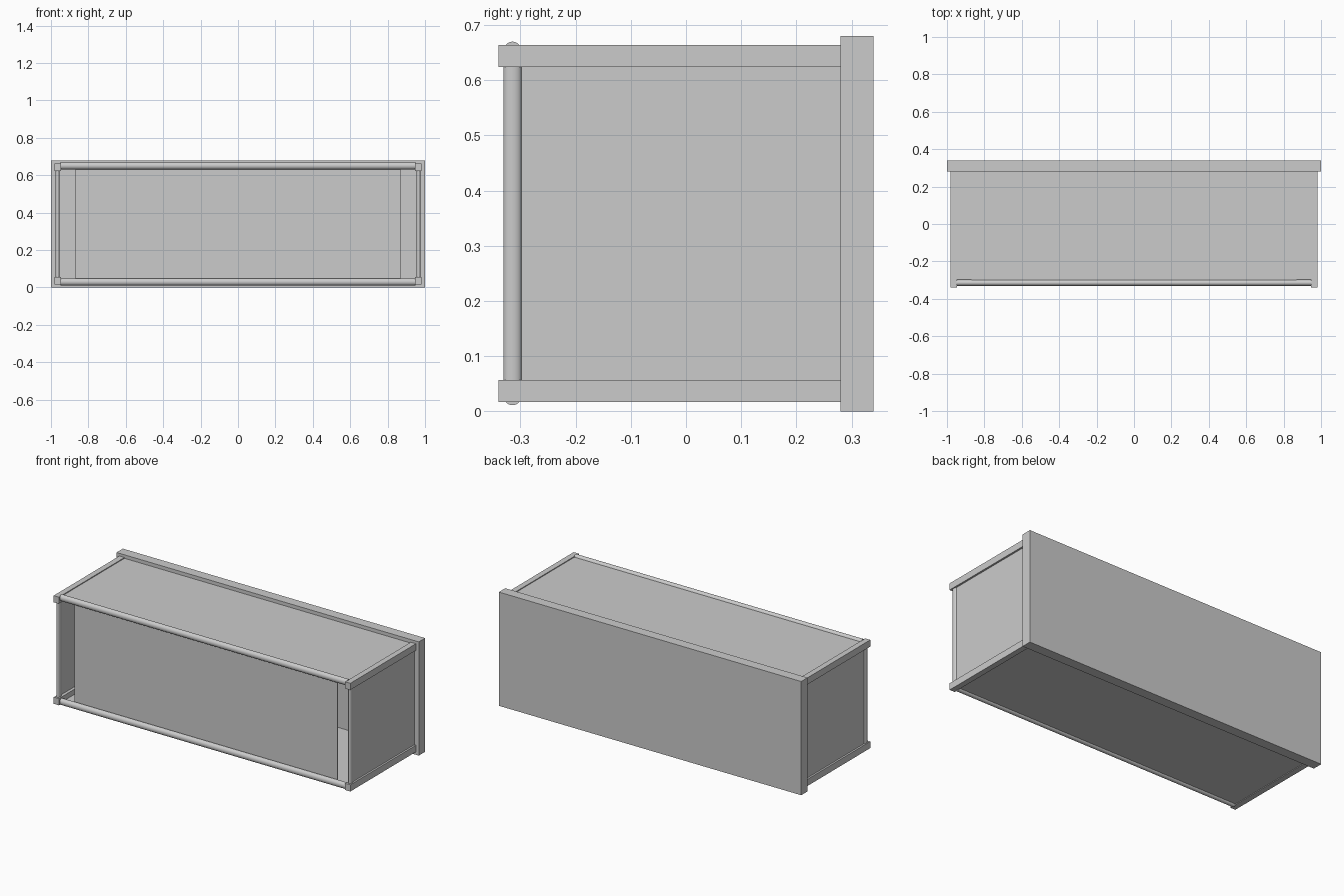
import bpy
import math

if "Cube" in bpy.data.objects:
    bpy.data.objects.remove(bpy.data.objects["Cube"])


def box(name, x, y, z):
    """Box from (min, max) ranges."""
    bpy.ops.mesh.primitive_cube_add(size=1, location=[(a + b) / 2 for a, b in (x, y, z)])
    o = bpy.context.object
    o.name = name
    o.scale = [b - a for a, b in (x, y, z)]
    bpy.ops.object.transform_apply(location=False, rotation=False, scale=True)
    return o


def rod(name, loc, length, across, rot):
    """Oval rod; across gives its local x and y half-widths."""
    bpy.ops.mesh.primitive_cylinder_add(vertices=32, radius=1, depth=1, location=loc, rotation=rot)
    o = bpy.context.object
    o.name = name
    o.scale = (across[0], across[1], length)
    bpy.ops.object.transform_apply(location=False, rotation=True, scale=True)
    bpy.ops.object.shade_smooth_by_angle(angle=math.radians(40))
    return o


# Thick back slab
box("back_panel", (-1, 1), (0.28, 0.34), (0, 0.68))

# Top and floor, set just inside the corner rails
for name, z in (("top_panel", (0.654, 0.659)), ("floor_panel", (0.021, 0.026))):
    box(name, (-0.966, 0.966), (-0.298, 0.28), z)

# Thin front panel with open gaps at both ends
box("front_panel", (-0.87, 0.87), (-0.302, -0.298), (0.026, 0.654))

for s, side in ((-1, "left"), (1, "right")):
    # End wall
    box(side + "_end_panel", sorted((s * 0.965, s * 0.970)), (-0.298, 0.28), (0.021, 0.659))
    # Corner rails running front to back
    for level, z in (("lower", (0.017, 0.057)), ("upper", (0.624, 0.664))):
        box(f"{side}_{level}_rail", sorted((s * 0.947, s * 0.981)), (-0.34, 0.28), z)
    # Upright front rod
    rod(side + "_front_rod", (s * 0.965, -0.3145, 0.3405), 0.567, (0.011, 0.0165), (0, 0, 0))

# Long front rods along the top and bottom edges
for level, z in (("lower", 0.03), ("upper", 0.651)):
    rod(level + "_front_rod", (0, -0.3145, z), 1.90, (0.019, 0.0165), (0, math.pi / 2, 0))
